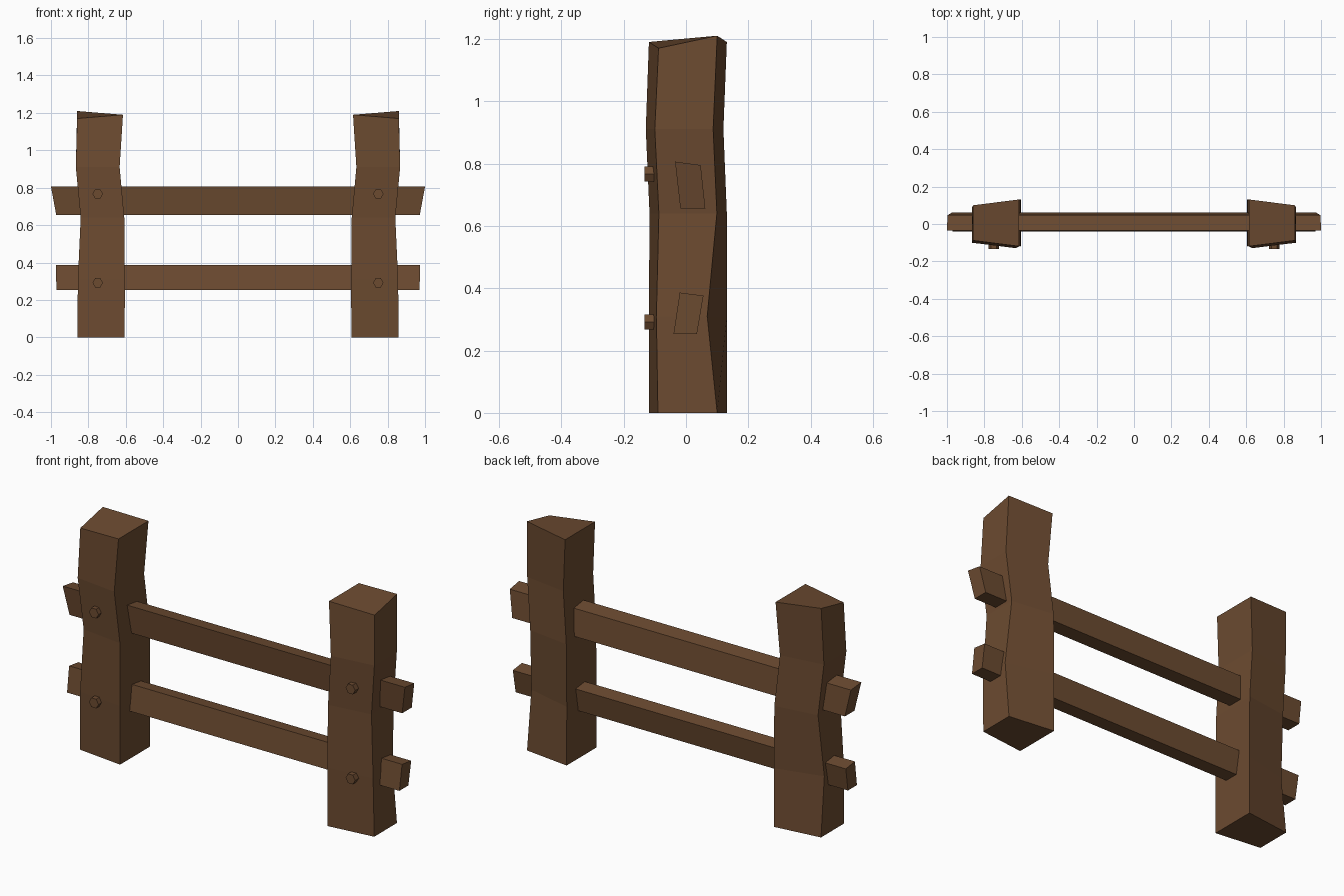
import bpy, bmesh, math
from mathutils import Matrix

if "Cube" in bpy.data.objects:
    bpy.data.objects.remove(bpy.data.objects["Cube"])

wood = bpy.data.materials.new("dark_brown_wood")
wood.diffuse_color = (0.15, 0.07, 0.03, 1)
wood.use_nodes = True
wood.node_tree.nodes["Principled BSDF"].inputs["Base Color"].default_value = wood.diffuse_color


def finish(name, bm):
    bmesh.ops.recalc_face_normals(bm, faces=bm.faces)
    me = bpy.data.meshes.new(name)
    bm.to_mesh(me)
    bm.free()
    me.materials.append(wood)
    ob = bpy.data.objects.new(name, me)
    bpy.context.collection.objects.link(ob)
    return ob


def loft(name, rings):
    """Skin a stack of equal-length rings and cap both ends."""
    bm = bmesh.new()
    vs = [[bm.verts.new(p) for p in r] for r in rings]
    n = len(vs[0])
    for a, b in zip(vs, vs[1:]):
        for i in range(n):
            j = (i + 1) % n
            bm.faces.new((a[i], a[j], b[j], b[i]))
    bm.faces.new(vs[0][::-1])
    bm.faces.new(vs[-1])
    return finish(name, bm)


# Post levels: z, inner x, outer x, outer front y, outer back y, inner front y, inner back y
LEVELS = [
    (0.00, 0.606, 0.859, -0.090, 0.100, -0.119, 0.131),
    (0.31, 0.605, 0.856, -0.095, 0.068, -0.119, 0.131),
    (0.64, 0.608, 0.841, -0.087, 0.099, -0.117, 0.131),
    (0.91, 0.633, 0.867, -0.100, 0.087, -0.129, 0.120),
    (1.19, 0.615, 0.860, -0.088, 0.100, -0.119, 0.131),
]

for side, s in (("right", 1), ("left", -1)):
    # crooked tapered-section post with a slanted top
    rings = []
    for k, (z, xi, xo, of, ob, nf, nb) in enumerate(LEVELS):
        tilt = 0.02 if k == len(LEVELS) - 1 else 0
        rings.append([(s * xi, nf, z), (s * xo, of, z - tilt),
                      (s * xo, ob, z + tilt), (s * xi, nb, z)])
    loft(side + "_post", rings)

    # hexagonal pegs on the front
    for label, z in (("upper", 0.767), ("lower", 0.292)):
        bm = bmesh.new()
        m = (Matrix.Translation((s * 0.75, -0.105, z))
             @ Matrix.Rotation(math.pi / 2, 4, 'X')
             @ Matrix.Rotation(math.pi / 2, 4, 'Z'))
        bmesh.ops.create_cone(bm, cap_ends=True, segments=6, radius1=0.028,
                              radius2=0.028, depth=0.056, matrix=m)
        # point the hexagon sideways
        xs = max(abs(v.co.x - s * 0.75) for v in bm.verts)
        if xs < 0.027:
            bmesh.ops.rotate(bm, verts=bm.verts, cent=(s * 0.75, 0, z),
                             matrix=Matrix.Rotation(math.pi / 6, 3, 'Y'))
        finish(f"{side}_{label}_peg", bm)

# Rails: skewed section (y, z, half length) running through both posts
RAILS = {
    "upper_rail": [(-0.035, 0.806, 1.0), (0.047, 0.795, 0.997),
                   (0.062, 0.655, 0.972), (-0.018, 0.655, 0.972)],
    "lower_rail": [(-0.020, 0.386, 0.973), (0.056, 0.376, 0.973),
                   (0.035, 0.253, 0.971), (-0.040, 0.253, 0.971)],
}
for name, sec in RAILS.items():
    loft(name, [[(s * h, y, z) for y, z, h in sec] for s in (-1, 1)])
